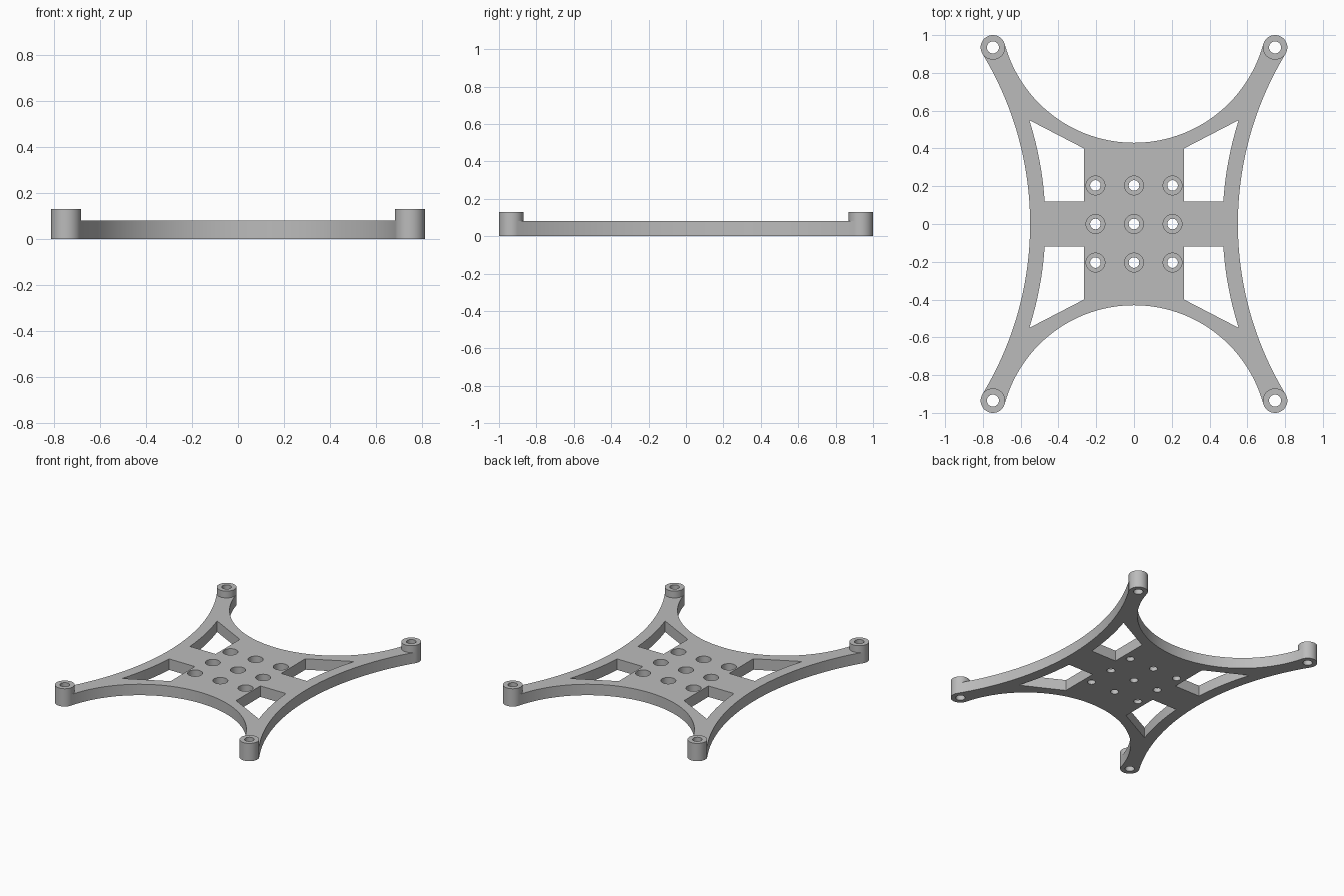
import bpy, bmesh
from math import sin, cos, pi, atan2, hypot, sqrt, radians

if "Cube" in bpy.data.objects:
    bpy.data.objects.remove(bpy.data.objects["Cube"])

PLATE_H, BOSS_H, BOSS_R = 0.08, 0.13, 0.065
BX, BY = 0.747, 0.935            # corner boss centre
WAIST_X, WAIST_Y = 0.55, 0.43    # half sizes at the waist


def tangent_centre(waist, along, across):
    """Centre distance of an arc through the waist that is tangent to a boss."""
    w = waist - BOSS_R
    return (along ** 2 + across ** 2 - w ** 2) / (2 * (along - w))


def prism(bm, pts, z0, z1):
    bottom = [bm.verts.new((x, y, z0)) for x, y in pts]
    top = [bm.verts.new((x, y, z1)) for x, y in pts]
    bm.faces.new(bottom)
    bm.faces.new(top)
    for i in range(len(pts)):
        j = (i + 1) % len(pts)
        bm.faces.new((bottom[i], bottom[j], top[j], top[i]))


def lathe(bm, x, y, profile, n=40):
    """Closed solid of revolution from (radius, z) pairs."""
    rings = [[bm.verts.new((x + r * cos(2 * pi * k / n), y + r * sin(2 * pi * k / n), z))
              for k in range(n)] for r, z in profile]
    for a, b in zip(rings, rings[1:]):
        for k in range(n):
            m = (k + 1) % n
            bm.faces.new((a[k], a[m], b[m], b[k]))
    bm.faces.new(rings[0])
    bm.faces.new(rings[-1])


def make(name, bm):
    bmesh.ops.recalc_face_normals(bm, faces=bm.faces)
    mesh = bpy.data.meshes.new(name)
    bm.to_mesh(mesh)
    bm.free()
    ob = bpy.data.objects.new(name, mesh)
    bpy.context.collection.objects.link(ob)
    return ob


CORNERS = [(sx, sy) for sx in (1, -1) for sy in (1, -1)]

# Plate outline: four concave arcs tangent to the corner bosses
yc = tangent_centre(WAIST_Y, BY, BX)
xc = tangent_centre(WAIST_X, BX, BY)
end_arc, side_arc = atan2(BX, yc - BY), atan2(BY, xc - BX)
N = 28
quarter = []
for i in range(N + 1):
    a = end_arc * i / N
    quarter.append(((yc - WAIST_Y) * sin(a), yc - (yc - WAIST_Y) * cos(a)))
quarter.append((BX, BY))
for i in range(N + 1):
    a = side_arc * (1 - i / N)
    quarter.append((xc - (xc - WAIST_X) * cos(a), (xc - WAIST_X) * sin(a)))
half = quarter + [(x, -y) for x, y in quarter[-2::-1]]
outline = half + [(-x, y) for x, y in half[-2:0:-1]]
bm = bmesh.new()
prism(bm, outline, 0, PLATE_H)
frame = make("mounting_frame", bm)

# Corner bosses
bm = bmesh.new()
for sx, sy in CORNERS:
    lathe(bm, sx * BX, sy * BY, [(BOSS_R, 0), (BOSS_R, BOSS_H)], 56)
bosses = make("corner_bosses", bm)

# Cutters: windows, boss holes and counterbored screw holes
bm = bmesh.new()
inner_r = xc - WAIST_X + 0.081
window = [(0.265, 0.4), (0.265, 0.12)]
for i in range(17):
    y = 0.12 + 0.43 * i / 16
    window.append((xc - sqrt(inner_r ** 2 - y ** 2), y))
for sx, sy in CORNERS:
    prism(bm, [(sx * x, sy * y) for x, y in window], -0.1, 0.2)
    lathe(bm, sx * BX, sy * BY, [(0.032, -0.1), (0.032, 0.3)])
for gx in (-1, 0, 1):
    for gy in (-1, 0, 1):
        lathe(bm, gx * 0.204, gy * 0.204,
              [(0.028, -0.1), (0.028, 0.03), (0.05, 0.03), (0.05, 0.2)])
cutters = make("hole_cutters", bm)

# Join bosses, cut the holes, then bake the result
for tool, op in ((bosses, 'UNION'), (cutters, 'DIFFERENCE')):
    mod = frame.modifiers.new(tool.name, 'BOOLEAN')
    mod.operation, mod.object, mod.solver = op, tool, 'EXACT'
baked = bpy.data.meshes.new_from_object(
    frame.evaluated_get(bpy.context.evaluated_depsgraph_get()))
frame.modifiers.clear()
frame.data = baked
for tool in (bosses, cutters):
    bpy.data.objects.remove(tool)

# Smooth walls with sharp rims
for p in baked.polygons:
    p.use_smooth = True
baked.set_sharp_from_angle(angle=radians(30))

# Grey plastic
grey = bpy.data.materials.new("grey_plastic")
grey.use_nodes = True
colour = (0.5, 0.5, 0.5, 1)
grey.diffuse_color = colour
grey.node_tree.nodes["Principled BSDF"].inputs["Base Color"].default_value = colour
baked.materials.clear()
baked.materials.append(grey)
